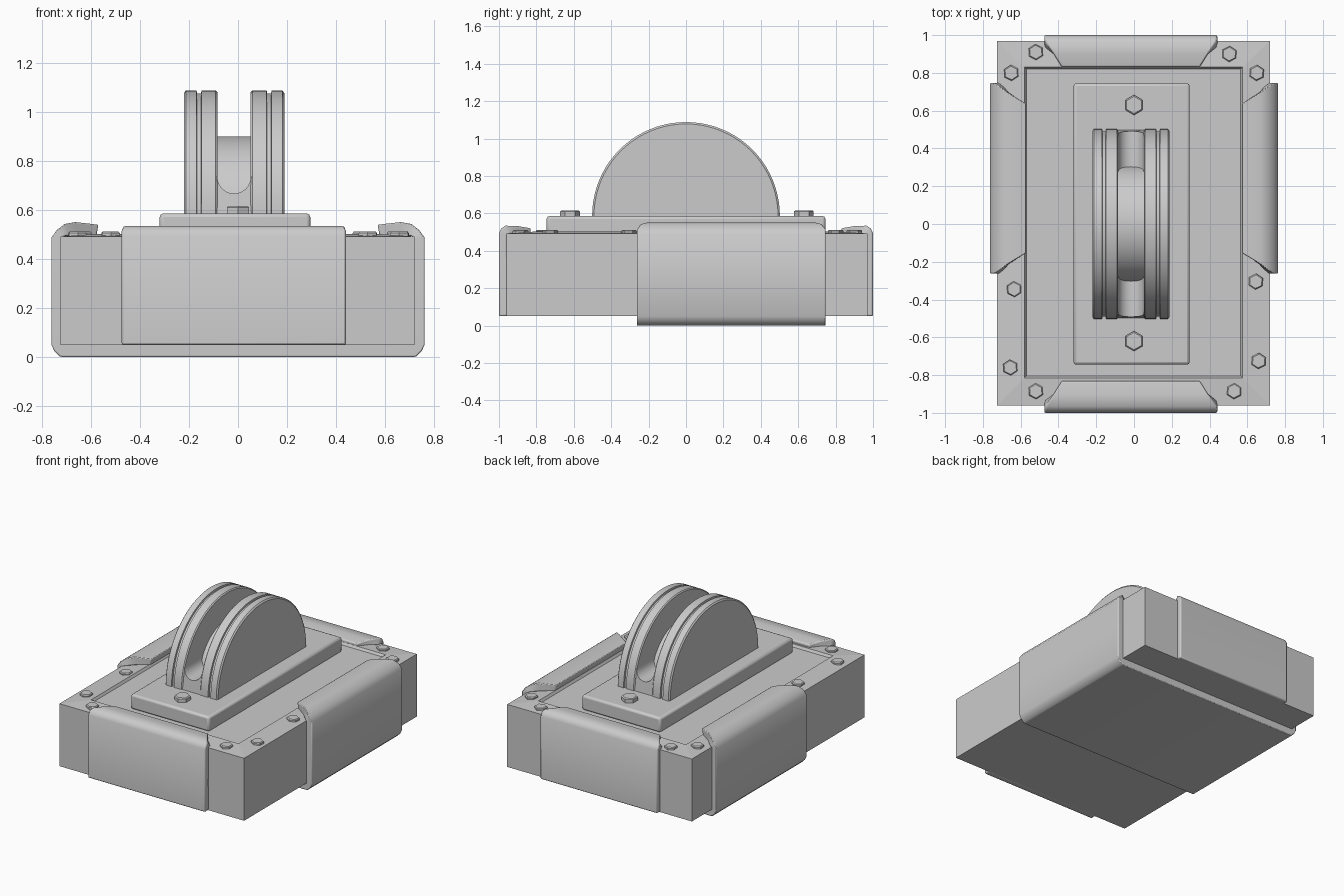
import bpy, bmesh, math

if "Cube" in bpy.data.objects:
    bpy.data.objects.remove(bpy.data.objects["Cube"])


def make(name, verts, faces, bevel=0.0, segs=2, smooth=None):
    me = bpy.data.meshes.new(name)
    me.from_pydata(verts, [], faces)
    bm = bmesh.new()
    bm.from_mesh(me)
    bmesh.ops.recalc_face_normals(bm, faces=bm.faces)
    bm.to_mesh(me)
    bm.free()
    ob = bpy.data.objects.new(name, me)
    bpy.context.collection.objects.link(ob)
    if bevel:
        m = ob.modifiers.new("bevel", 'BEVEL')
        m.width, m.segments, m.limit_method = bevel, segs, 'ANGLE'
        m.angle_limit = math.radians(50)
    if smooth:
        bpy.ops.object.select_all(action='DESELECT')
        ob.select_set(True)
        bpy.context.view_layer.objects.active = ob
        bpy.ops.object.shade_smooth_by_angle(angle=math.radians(smooth))
    return ob


def loft(name, rings, **kw):
    """Skin closed rings of equal length and cap both ends."""
    n = len(rings[0])
    verts = [v for r in rings for v in r]
    faces = [(i*n+j, i*n+(j+1) % n, (i+1)*n+(j+1) % n, (i+1)*n+j)
             for i in range(len(rings)-1) for j in range(n)]
    faces += [tuple(range(n)), tuple(range((len(rings)-1)*n, len(rings)*n))]
    return make(name, verts, faces, **kw)


def rect(x0, x1, y0, y1, z):
    return [(x0, y0, z), (x1, y0, z), (x1, y1, z), (x0, y1, z)]


def strap(name, stations, along_x, centre):
    """Band: each station is (outer a,z), (inner a,z), half width."""
    rings = []
    for (oa, oz), (ia, iz), h in stations:
        lo, hi = centre-h, centre+h
        r = [(oa, lo, oz), (oa, hi, oz), (ia, hi, iz), (ia, lo, iz)]
        rings.append(r if along_x else [(b, a, z) for a, b, z in r])
    loft(name, rings, bevel=0.008, smooth=50)


def hex_bolt(name, x, y, z0, z1, r):
    def ring(rad, z):
        return [(x+rad*math.sin(k*math.pi/3+.1*x), y+rad*math.cos(k*math.pi/3+.1*x), z)
                for k in range(6)]
    loft(name, [ring(r, z0), ring(r, z1-.006), ring(r*.86, z1)])


# Box body with a mitred rim and shallow recessed top
loft("body", [rect(-.725, .72, -.96, .97, .05),
              rect(-.725, .72, -.96, .97, .492),
              rect(-.58, .575, -.815, .83, .502),
              rect(-.57, .565, -.805, .82, .485)])

# Wide side strap running under the body, with tapered lips on top
half = [((.57, .540), (.578, .495), .395), ((.665, .551), (.66, .495), .452),
        ((.708, .543), (.69, .495), .485), ((.74, .518), (.71, .495), .503),
        ((.762, .487), (.715, .48), .505), ((.762, .05), (.715, .07), .505),
        ((.75, .025), (.71, .07), .505), ((.728, .003), (.70, .07), .505),
        ((.715, 0), (.69, .07), .505)]
left = [((-o[0], o[1]), (-i[0], i[1]), h) for o, i, h in reversed(half)]
strap("side_strap", half + left, True, .242)

# Front and back clamps
for name, s in (("front_clamp", -1), ("back_clamp", 1)):
    st = [((.83, .520), (.832, .490), .365), ((.90, .532), (.90, .490), .408),
          ((.965, .534), (.93, .490), .452), ((.987, .520), (.95, .490), .458),
          ((1.0, .495), (.955, .480), .458), ((1.0, .05), (.955, .05), .458)]
    strap(name, [((s*o[0], o[1]), (s*i[0], i[1]), h) for o, i, h in st], False, -.017)

# Mounting plate
loft("mount_plate", [rect(-.32, .295, -.745, .745, .48),
                     rect(-.32, .295, -.745, .745, .586)], bevel=.015, smooth=40)


# Half-round cheeks with a rim groove, and the smaller hub between them
def half_lathe(name, profile, zc, segs=40):
    rings = []
    for k in range(segs+1):
        a = math.pi*k/segs
        rings.append([(x, r*math.cos(a), zc+r*math.sin(a)) for x, r in profile])
    ob = loft(name, rings, smooth=35)
    bm = bmesh.new()
    bm.from_mesh(ob.data)
    bmesh.ops.remove_doubles(bm, verts=bm.verts, dist=1e-5)
    bm.to_mesh(ob.data)
    bm.free()


cheek = [(.205, 0), (.205, .492), (.197, .502), (.153, .502), (.151, .490), (.135, .490),
         (.133, .502), (.075, .502), (.068, .495), (.068, 0)]
for name, s in (("left_cheek", -1), ("right_cheek", 1)):
    half_lathe(name, [(-.016+s*x, r) for x, r in cheek], .586)
half_lathe("hub", [(-.086, 0), (-.086, .314), (.054, .314), (.054, 0)], .586)

# Rounded channel floor between the cheeks
u = [(-.09, .58), (-.09, .74)]
u += [(-.016+.068*math.cos(a), .735+.068*math.sin(a))
      for a in [math.pi+math.pi*k/12 for k in range(13)]]
u += [(.058, .74), (.058, .58)]
loft("channel_floor", [[(x, s*math.sqrt(.498**2-max(0, z-.586)**2), z) for x, z in u]
                       for s in (-1, 1)], smooth=35)

# Bolts on the plate and around the rim
for i, y in enumerate((-.62, .63)):
    hex_bolt(f"plate_bolt_{i}", 0, y, .57, .616, .053)
rim = [(-.52, .91), (.505, .90), (-.65, .80), (.65, .80), (-.635, -.345), (.645, -.305),
       (-.655, -.76), (.66, -.725), (-.52, -.885), (.53, -.885)]
for i, (x, y) in enumerate(rim):
    hex_bolt(f"rim_bolt_{i}", x, y, .48, .512, .042)
